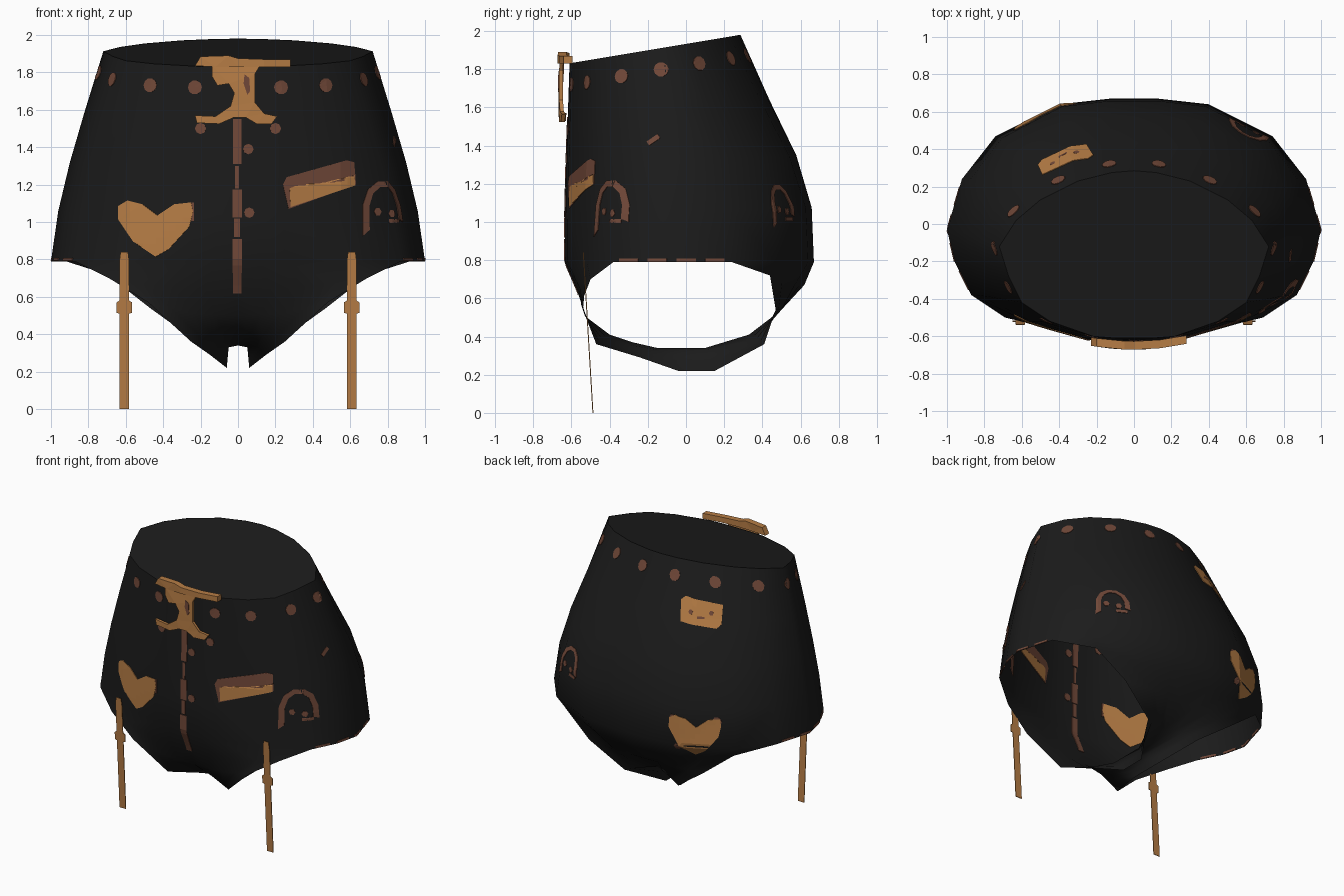
import bpy, bmesh, math
from mathutils import Vector
from mathutils.bvhtree import BVHTree

if "Cube" in bpy.data.objects:
    bpy.data.objects.remove(bpy.data.objects["Cube"], do_unlink=True)


def material(name, rgb):
    m = bpy.data.materials.new(name)
    m.use_nodes = True
    m.diffuse_color = (*rgb, 1)
    m.node_tree.nodes["Principled BSDF"].inputs["Base Color"].default_value = (*rgb, 1)
    return m


BLACK = material("black cloth", (0.011, 0.011, 0.011))
GOLD = material("tan gold", (0.47, 0.205, 0.06))
BROWN = material("red brown", (0.165, 0.065, 0.04))


def make_object(name, bm, mat, smooth=False):
    mesh = bpy.data.meshes.new(name)
    bm.to_mesh(mesh)
    bm.free()
    mesh.materials.append(mat)
    ob = bpy.data.objects.new(name, mesh)
    bpy.context.collection.objects.link(ob)
    if smooth:
        bpy.ops.object.select_all(action='DESELECT')
        ob.select_set(True)
        bpy.context.view_layer.objects.active = ob
        bpy.ops.object.shade_smooth_by_angle(angle=math.radians(60))
    return ob


# Shorts: loft from waist to hip, then a sheet running under the crotch
WAIST = [(0, -.61), (.1, -.61), (.22, -.6), (.45, -.52), (.6, -.42), (.67, -.28),
         (.72, -.12), (.63, .02), (.5, .13), (.3, .23), (.12, .275), (0, .285)]
HIP = [(0, -.635), (.12, -.63), (.25, -.62), (.6, -.52), (.87, -.38), (.96, -.2),
       (1, -.03), (.92, .24), (.74, .47), (.4, .64), (.13, .67), (0, .67)]
BLEND = [(0, 0, 0), (.36, .4, .29), (.64, .76, .53), (.86, .97, .76), (1, 1, 1)]
# centre, middle and leg edge of each section, front to back
SECTIONS = [
    ((0, -.57, .64), (.35, -.555, .65), (.69, -.5, .7)),
    ((0, -.52, .5), (.24, -.53, .51), (.48, -.55, .57)),
    ((0, -.4, .41), (.13, -.44, .39), (.25, -.47, .36)),
    ((0, -.28, .37), (.08, -.29, .355), (.15, -.24, .29)),
    ((0, -.15, .34), (.05, -.15, .33), (.06, -.04, .22)),
    ((0, .1, .34), (.05, .11, .33), (.06, .15, .22)),
    ((0, .33, .41), (.11, .37, .39), (.22, .41, .36)),
    ((0, .5, .54), (.24, .5, .54), (.47, .47, .54)),
    ((0, .62, .67), (.35, .57, .67), (.7, .44, .72)),
]


def waist_z(y):
    return 1.933 + .167 * y


def add_grid(bm, rows):
    grid = [[bm.verts.new(p) for p in row] for row in rows]
    for a, b in zip(grid, grid[1:]):
        for i in range(len(a) - 1):
            bm.faces.new((a[i], a[i + 1], b[i + 1], b[i]))


rows = []
for tx, ty, tz in BLEND:
    row = []
    for (wx, wy), (hx, hy) in zip(WAIST, HIP):
        wz = waist_z(wy)
        row.append(Vector((wx + (hx - wx) * tx, wy + (hy - wy) * ty, wz + (.79 - wz) * tz)))
    rows.append(row)
hip = rows[-1]
lower = [hip[:5]]
for c, m, e in SECTIONS:
    c, m, e = Vector(c), Vector(m), Vector(e)
    lower.append([c, (c + m) / 2, m, (m + e) / 2, e])
lower.append(hip[:6:-1])

bm = bmesh.new()
for side in (1, -1):
    for part in (rows, lower):
        add_grid(bm, [[(p[0] * side, p[1], p[2]) for p in r] for r in part])
bmesh.ops.remove_doubles(bm, verts=bm.verts, dist=.0005)
bmesh.ops.recalc_face_normals(bm, faces=bm.faces)
tree = BVHTree.FromBMesh(bm)
make_object("shorts", bm, BLACK, True)

# Flat sheet closing the waist
bm = bmesh.new()
rim = WAIST + [(-x, y) for x, y in WAIST[-2:0:-1]]
bm.faces.new([bm.verts.new((x, y, waist_z(y) - .002)) for x, y in rim])
make_object("waist_cap", bm, BLACK)


# Painted patches: thin plates draped on the cloth, showing on both sides
def drape(name, outlines, centre, outward, mat, thick=.008):
    n = Vector((*outward, 0)).normalized()
    right = Vector((0, 0, 1)).cross(n)
    bm = bmesh.new()
    for outline in outlines:
        bm.faces.new([bm.verts.new((u, v, 0)) for u, v in outline])
    bmesh.ops.triangulate(bm, faces=bm.faces)
    for axis in (0, 1):
        for k in range(-20, 21):
            co, no = [0, 0, 0], [0, 0, 0]
            co[axis], no[axis] = k * .035 + .003, 1
            bmesh.ops.bisect_plane(bm, geom=bm.verts[:] + bm.edges[:] + bm.faces[:],
                                   plane_co=co, plane_no=no)
    for v in bm.verts:
        p = Vector(centre) + right * v.co.x + Vector((0, 0, v.co.y))
        hit = tree.ray_cast(p + n * 1.5, -n)[0]
        v.co = hit if hit and (hit - p).length < .6 else tree.find_nearest(p)[0]
    mod = make_object(name, bm, mat).modifiers.new("thickness", 'SOLIDIFY')
    mod.thickness, mod.offset = thick, 0


def disc(r, sides=10, cx=0, cy=0):
    return [(cx + r * math.cos(2 * math.pi * i / sides), cy + r * math.sin(2 * math.pi * i / sides))
            for i in range(sides)]


def box(w, h, cx=0, cy=0):
    return [(cx + sx * w / 2, cy + sy * h / 2) for sx, sy in ((-1, -1), (1, -1), (1, 1), (-1, 1))]


def spin(outline, angle):
    c, s = math.cos(angle), math.sin(angle)
    return [(u * c - v * s, u * s + v * c) for u, v in outline]


# Waistband rivets
for i, (x, y) in enumerate([(.23, -.6), (.475, -.53), (.68, -.34), (.745, -.13),
                            (.62, .06), (.39, .22), (.13, .31)]):
    for side in (1, -1):
        drape(f"rivet_{i}_{'left' if side > 0 else 'right'}", [disc(.038)],
              (x * side, y, 1.82 + .167 * y), (x * side * (.4 if i < 2 else 1), y + .15), BROWN)

FRONT = (0, -1)
for i, (x, z, r) in enumerate([(-.2, 1.5, .03), (.2, 1.5, .03), (.055, 1.39, .028), (.06, 1.05, .028)]):
    drape(f"fly_stud_{i}", [disc(r, 8)], (x, -.63, z), FRONT, BROWN)

# Fly stitching
drape("fly_stitch", [box(.045, .24, 0, .35), box(.02, .12, 0, .16), box(.05, .15, 0, .02),
                     box(.03, .1, 0, -.11), box(.05, .18, 0, -.26), box(.045, .12, 0, -.4)],
      (-.005, -.63, 1.08), FRONT, BROWN)

# Hearts
HEART = [(0, -.17), (.07, -.13), (.18, -.01), (.2, .07), (.19, .12), (.1, .11), (.01, .05),
         (-.07, .11), (-.15, .13), (-.2, .1), (-.2, .03), (-.12, -.09)]
drape("front_heart", [HEART], (-.44, -.57, .985), FRONT, GOLD)
drape("front_heart_edge", [box(.03, .1, .19, .07)], (-.44, -.57, .985), FRONT, BROWN, .006)
BACK_HEART = [(u * .9, v) for u, v in HEART]
drape("back_heart", [BACK_HEART], (-.49, .6, .88), (-.5, 1), GOLD)
drape("back_heart_edge", [disc(.035, 6, .15, .1), disc(.03, 6, -.15, .1), disc(.025, 6, -.12, -.1)],
      (-.49, .6, .88), (-.5, 1), BROWN, .006)

# Front label patch
LABEL = (.44, -.57, 1.2)
drape("label_patch", [[(-.2, 0), (-.17, -.13), (.19, 0), (.18, .12), (.14, .13), (-.18, .04)]],
      LABEL, FRONT, BROWN, .006)
drape("label_stripe", [[(-.16, -.12), (.185, -.005), (.18, .05), (-.06, -.02), (-.11, -.08),
                        (-.14, -.01), (-.165, -.02)]], LABEL, FRONT, GOLD, .009)

# Back label
drape("back_label", [spin([(-.13, -.08), (.12, -.08), (.15, -.05), (.14, .07), (-.12, .08), (-.15, .05)], -.1)],
      (-.365, .34, 1.665), (-.5, 1), GOLD)
drape("back_label_marks", [disc(.016, 6, -.07, 0), disc(.016, 6, .07, 0), box(.05, .014, 0, -.03)],
      (-.365, .34, 1.665), (-.5, 1), BROWN, .0095)


# Arch emblems
def arch(name, centre, outward, w, h):
    strips = []
    pts = [(-1, -1), (-.95, .1), (-.7, .65), (-.25, .95), (.25, .95), (.7, .65), (.95, .1), (1, -.5)]
    for a, b in zip(pts, pts[1:]):
        strips.append([(a[0] * w, a[1] * h), (b[0] * w, b[1] * h),
                       (b[0] * w * .7, b[1] * h * .78), (a[0] * w * .7, a[1] * h * .78)])
    strips += [disc(.022, 6, -.045, -.02), disc(.022, 6, .04, -.03), box(.08, .02, .06, -.07)]
    drape(name, strips, centre, outward, BROWN)


arch("front_arch", (.79, -.41, 1.075), (.65, -.75), .14, .15)
arch("back_arch", (.62, .52, 1.085), (.5, .85), .12, .115)
drape("side_mark", [spin(box(.07, .025), .6)], (.88, -.17, 1.43), (1, 0), BROWN)

# Hem stitching on both leg sides
for side in (1, -1):
    for i, y in enumerate((-.3, -.15, 0, .15)):
        drape(f"hem_stitch_{i}_{'left' if side > 0 else 'right'}", [box(.1, .014)],
              (.97 * side, y, .8), (side, 0), BROWN)


# Raised belt clasp
def extrude_plate(name, outline, y0, depth, curve, mat):
    bm = bmesh.new()
    face = bm.faces.new([bm.verts.new((x, y0, z)) for x, z in outline])
    new = bmesh.ops.extrude_face_region(bm, geom=[face])["geom"]
    for v in new:
        if isinstance(v, bmesh.types.BMVert):
            v.co.y += depth
    for v in bm.verts:
        v.co.y += curve * v.co.x ** 2
    bmesh.ops.recalc_face_normals(bm, faces=bm.faces)
    bmesh.ops.triangulate(bm, faces=bm.faces)
    return make_object(name, bm, mat)


extrude_plate("clasp_bar", [(-.23, 1.835), (-.12, 1.83), (0, 1.83), (.14, 1.83), (.28, 1.83), (.28, 1.87),
                            (.14, 1.87), (0, 1.875), (-.05, 1.89), (-.2, 1.885)], -.672, .045, .4, GOLD)
extrude_plate("clasp_body", [(-.14, 1.84), (-.14, 1.78), (-.11, 1.73), (-.05, 1.74), (-.02, 1.69), (-.04, 1.62),
                             (-.12, 1.565), (-.23, 1.57), (-.22, 1.53), (-.1, 1.525), (-.02, 1.56), (.04, 1.56),
                             (.1, 1.525), (.18, 1.525), (.21, 1.565), (.14, 1.58), (.09, 1.64), (.09, 1.79),
                             (.12, 1.84)], -.668, .02, .4, GOLD)
extrude_plate("clasp_marks", [(.035, 1.79), (.03, 1.74), (.05, 1.68), (.065, 1.7), (.06, 1.77)],
              -.672, .004, .4, BROWN)

# Hanging straps with sliders
for side, label in ((1, "left"), (-1, "right")):
    half = [(.026, 0), (.026, .51), (.042, .515), (.042, .57), (.026, .58), (.026, .79), (.02, .84)]
    outline = [(.608 * side + w, z) for w, z in half] + [(.608 * side - w, z) for w, z in reversed(half)]
    strap = extrude_plate(f"{label}_strap", outline, -.49, .005, 0, GOLD)
    for v in strap.data.vertices:
        v.co.y -= v.co.z * .06
